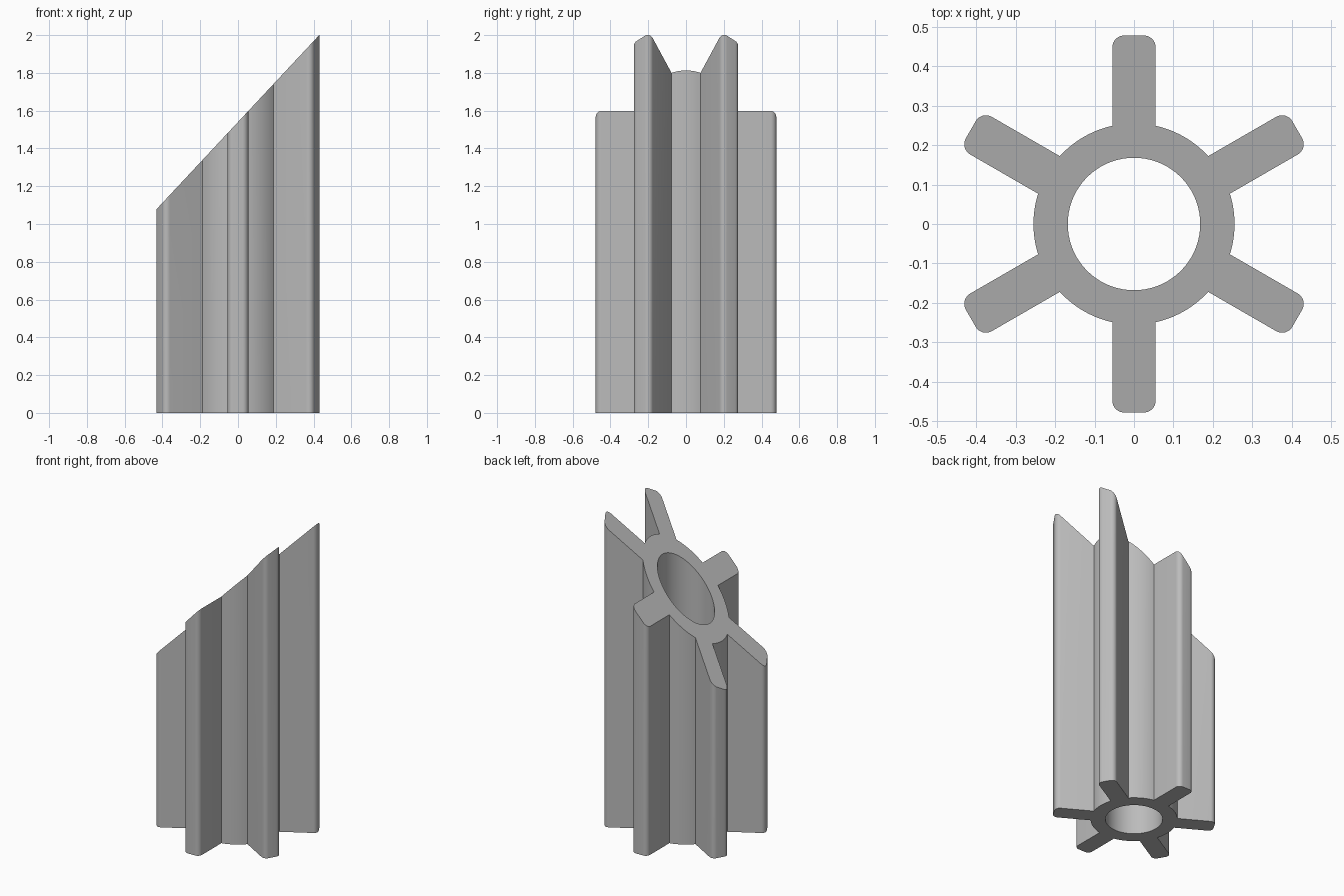
import bpy, bmesh
from math import sin, cos, pi, asin, radians

cube = bpy.data.objects.get("Cube")
if cube:
    bpy.data.objects.remove(cube, do_unlink=True)

FINS = 6
HUB, BORE = 0.255, 0.168           # tube radii
TIP, HALF, ROUND = 0.478, 0.055, 0.03   # fin reach, half width, corner radius
SLOPE, MID = 1.07, 1.54            # slanted cut plane


def cut_height(x):
    return MID + SLOPE * x


def polar(r, a):
    return r * cos(a), r * sin(a)


def arc(cx, cy, r, a0, a1, n):
    steps = [a0 + (a1 - a0) * i / n for i in range(n + 1)]
    return [(cx + r * cos(a), cy + r * sin(a)) for a in steps]


def outline():
    """Hub circle interrupted by round-cornered fins."""
    root = asin(HALF / HUB)
    fin = arc(TIP - ROUND, ROUND - HALF, ROUND, -pi / 2, 0, 8)
    fin += arc(TIP - ROUND, HALF - ROUND, ROUND, 0, pi / 2, 8)
    fin += arc(0, 0, HUB, root, 2 * pi / FINS - root, 12)
    pts = []
    for k in range(FINS):
        a = radians(30) + k * 2 * pi / FINS
        pts += [(x * cos(a) - y * sin(a), x * sin(a) + y * cos(a)) for x, y in fin]
    return pts


bore = [polar(BORE, 2 * pi * i / 72) for i in range(72)]
bm = bmesh.new()

# Walls of the outside and the bore, then the two end caps
rims = {"bottom": [], "top": []}
for loop in (outline(), bore[::-1]):
    low = [bm.verts.new((x, y, 0)) for x, y in loop]
    high = [bm.verts.new((x, y, cut_height(x))) for x, y in loop]
    for i in range(len(loop)):
        j = (i + 1) % len(loop)
        bm.faces.new((low[i], low[j], high[j], high[i]))
        rims["bottom"].append(bm.edges.get((low[i], low[j])))
        rims["top"].append(bm.edges.get((high[i], high[j])))
for edges in rims.values():
    bmesh.ops.triangle_fill(bm, edges=edges, use_beauty=True, use_dissolve=False)
bmesh.ops.recalc_face_normals(bm, faces=bm.faces)

mesh = bpy.data.meshes.new("finned_tube")
bm.to_mesh(mesh)
bm.free()
tube = bpy.data.objects.new("finned_tube", mesh)
bpy.context.collection.objects.link(tube)

# Plain grey material
grey = bpy.data.materials.new("plain_grey")
grey.use_nodes = True
colour = (0.5, 0.5, 0.5, 1)
grey.diffuse_color = colour
grey.node_tree.nodes["Principled BSDF"].inputs["Base Color"].default_value = colour
mesh.materials.append(grey)

# Smooth rounds, sharp rims and fin roots
bpy.context.view_layer.objects.active = tube
tube.select_set(True)
bpy.ops.object.shade_smooth_by_angle(angle=radians(30))
